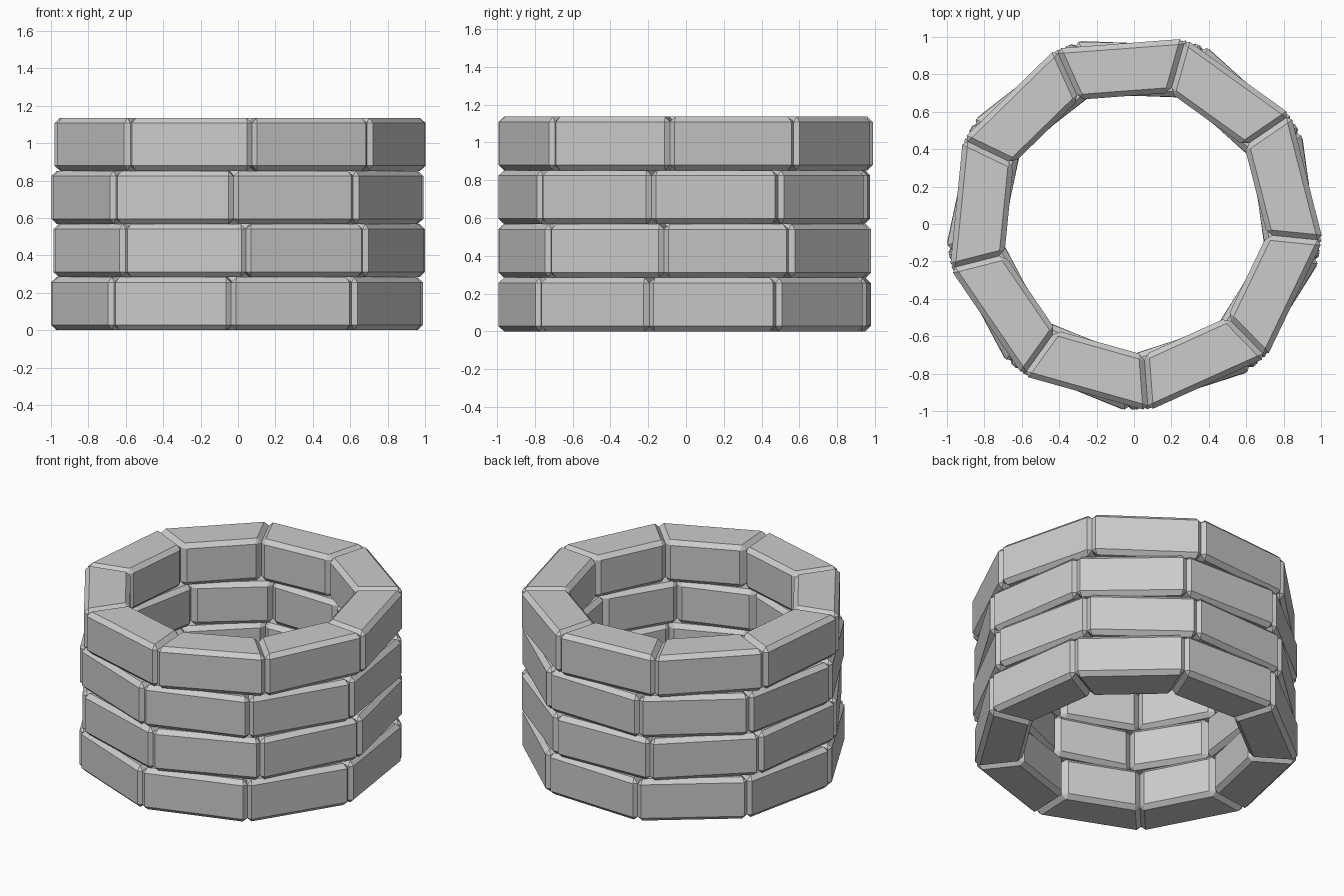
import bpy, bmesh
from math import radians, tan, cos, sin

if "Cube" in bpy.data.objects:
    bpy.data.objects.remove(bpy.data.objects["Cube"])

SIDES = 9
HALF = radians(180 / SIDES)
OUTER, INNER = 0.954, 0.672        # distance of outer / inner face from the axis
COURSE = 0.284                     # height of one course
CHAMFER = 0.028
COURSE_ANGLES = [-92.1, -87.5, -91.4, -85.7]   # a joint angle for each course
CENTRE_Y = 0.013


def make_stone_mesh():
    """Wedge-shaped stone with chamfered edges, pointing along +x."""
    bm = bmesh.new()
    t = tan(HALF)
    outline = [(INNER, -INNER * t), (OUTER, -OUTER * t),
               (OUTER, OUTER * t), (INNER, INNER * t)]
    base = bm.faces.new([bm.verts.new((x, y, 0)) for x, y in outline])
    ext = bmesh.ops.extrude_face_region(bm, geom=[base])
    top = [g for g in ext["geom"] if isinstance(g, bmesh.types.BMVert)]
    bmesh.ops.translate(bm, verts=top, vec=(0, 0, COURSE))
    bmesh.ops.recalc_face_normals(bm, faces=bm.faces[:])
    bmesh.ops.bevel(bm, geom=bm.edges[:], offset=CHAMFER, segments=1,
                    profile=0.5, affect='EDGES', clamp_overlap=True)
    bmesh.ops.recalc_face_normals(bm, faces=bm.faces[:])
    mesh = bpy.data.meshes.new("stone")
    bm.to_mesh(mesh)
    bm.free()
    return mesh


# Stacked rings of stones, each course turned slightly
stone = make_stone_mesh()
for row, joint in enumerate(COURSE_ANGLES):
    for i in range(SIDES):
        ob = bpy.data.objects.new(f"well_stone_{row + 1}_{i + 1}", stone)
        ob.location = (0, CENTRE_Y, row * COURSE)
        ob.rotation_euler.z = radians(joint) + HALF * (2 * i + 1)
        bpy.context.collection.objects.link(ob)
